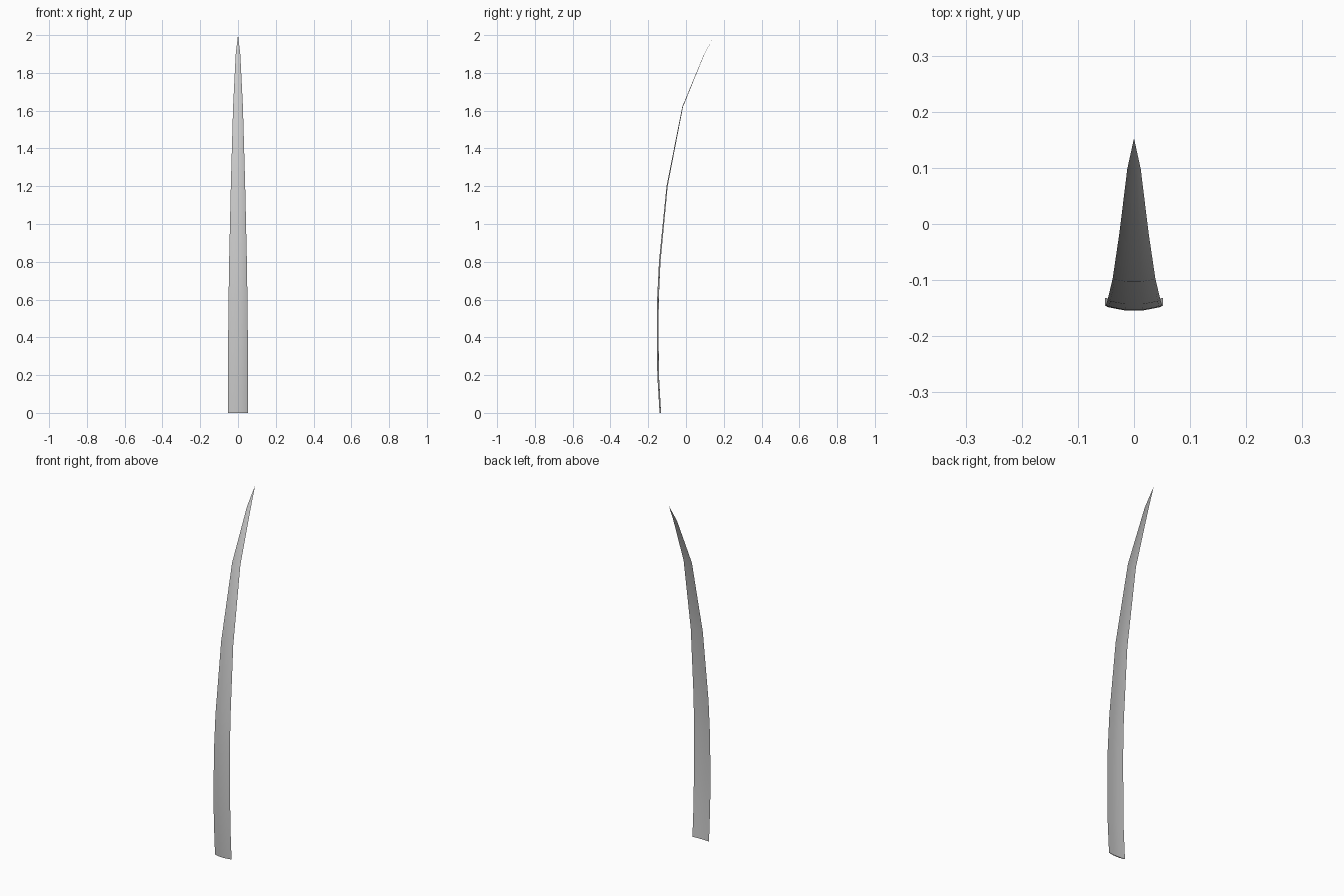
import bpy, bmesh

if "Cube" in bpy.data.objects:
    bpy.data.objects.remove(bpy.data.objects["Cube"])

# Spine stations: height, y of the side edges, half width, arch depth
stations = [(0, -0.132, 0.052, 0.008), (0.2, -0.143, 0.052, 0.009),
            (0.4, -0.145, 0.052, 0.009), (0.6, -0.144, 0.050, 0.009),
            (0.8, -0.135, 0.047, 0.008), (1.2, -0.097, 0.038, 0.006),
            (1.62, -0.016, 0.026, 0.004), (1.9, 0.098, 0.012, 0.002)]
# Cross-section: x as fraction of half width, y as fraction of arch depth
section = [(-1, 0), (-0.9, -0.35), (-0.32, -1), (0.32, -1), (0.9, -0.35), (1, 0), (0.32, -0.35), (-0.32, -0.35)]

# Curved blade
bm = bmesh.new()
rings = [[bm.verts.new((sx * w, y + sy * d, z)) for sx, sy in section]
         for z, y, w, d in stations]
n = len(section)
for a, b in zip(rings, rings[1:]):
    for i in range(n):
        j = (i + 1) % n
        bm.faces.new((a[i], a[j], b[j], b[i]))
# Pointed tip and closed base
tip = bm.verts.new((0, 0.153, 2.0))
for i in range(n):
    bm.faces.new((rings[-1][i], rings[-1][(i + 1) % n], tip))
bm.faces.new(rings[0])
bmesh.ops.recalc_face_normals(bm, faces=bm.faces)

mesh = bpy.data.meshes.new("grass_blade")
bm.to_mesh(mesh)
bm.free()
blade = bpy.data.objects.new("grass_blade", mesh)
bpy.context.collection.objects.link(blade)
bpy.context.view_layer.objects.active = blade
blade.select_set(True)
bpy.ops.object.shade_smooth_by_angle(angle=0.9)
